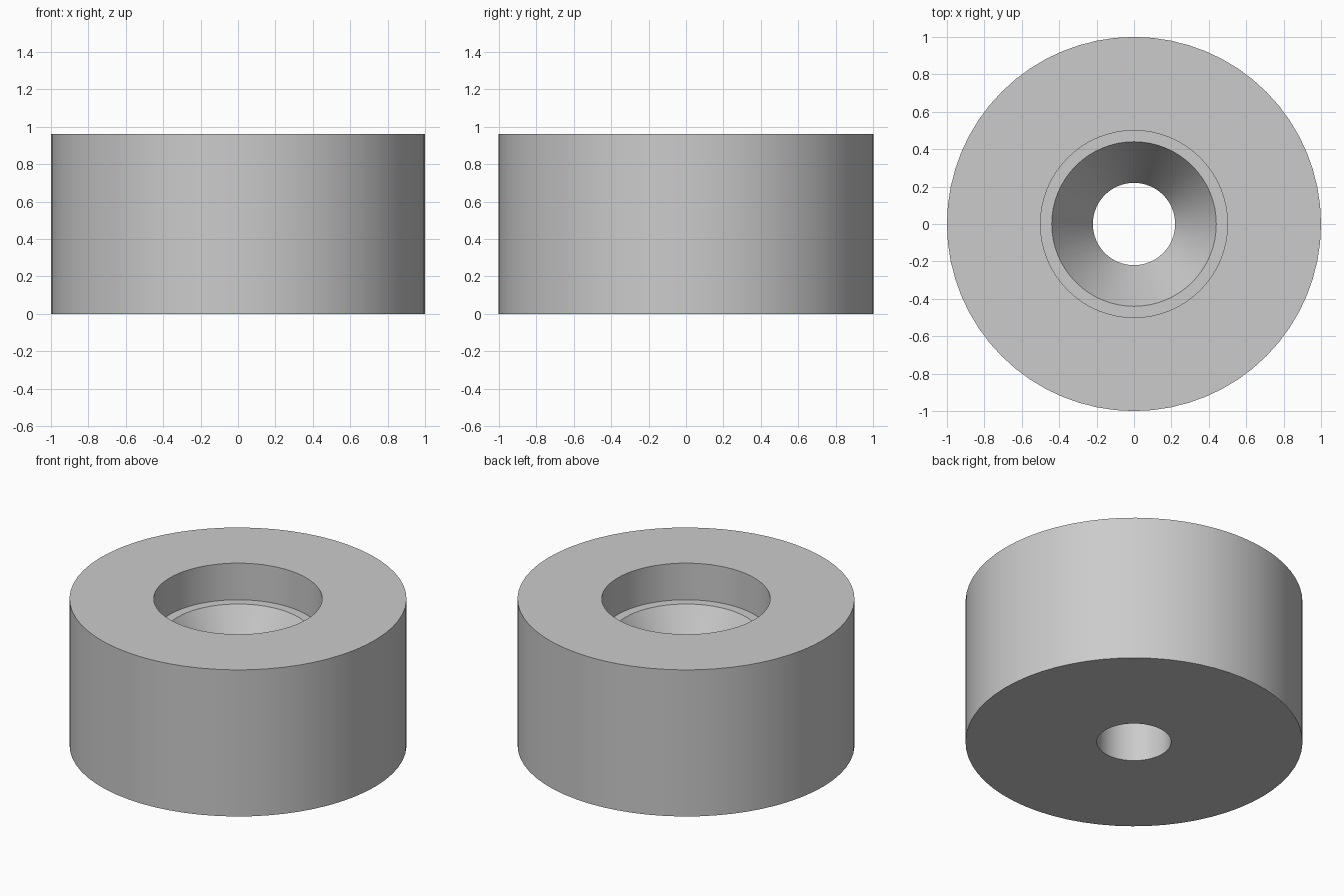
import bpy
import bmesh
import math

default = bpy.data.objects.get("Cube")
if default:
    bpy.data.objects.remove(default, do_unlink=True)

SEGMENTS = 64

# Plain grey material
grey = bpy.data.materials.new("plain_grey")
grey.use_nodes = True
colour = (0.6, 0.6, 0.6, 1)
grey.diffuse_color = colour
grey.node_tree.nodes["Principled BSDF"].inputs["Base Color"].default_value = colour


def lathe(name, profile, material):
    """Turn a closed (radius, height) profile around the z axis."""
    bm = bmesh.new()
    verts = [bm.verts.new((r, 0, z)) for r, z in profile]
    edges = [bm.edges.new((a, b)) for a, b in zip(verts, verts[1:] + verts[:1])]
    bmesh.ops.spin(bm, geom=verts + edges, cent=(0, 0, 0), axis=(0, 0, 1),
                   angle=math.tau, steps=SEGMENTS, use_merge=True)
    bmesh.ops.remove_doubles(bm, verts=bm.verts, dist=0.0001)
    bmesh.ops.recalc_face_normals(bm, faces=bm.faces)
    mesh = bpy.data.meshes.new(name)
    bm.to_mesh(mesh)
    bm.free()
    mesh.materials.append(material)
    obj = bpy.data.objects.new(name, mesh)
    bpy.context.collection.objects.link(obj)
    bpy.ops.object.select_all(action="DESELECT")
    obj.select_set(True)
    bpy.context.view_layer.objects.active = obj
    bpy.ops.object.shade_smooth_by_angle(angle=math.radians(25))
    return obj


# Round foot: outer wall, recess with a ledge, countersink and through hole
lathe("round_foot", [
    (1.0, 0.0), (1.0, 0.96),
    (0.5, 0.96), (0.5, 0.72),
    (0.44, 0.72), (0.22, 0.36),
    (0.22, 0.0),
], grey)
